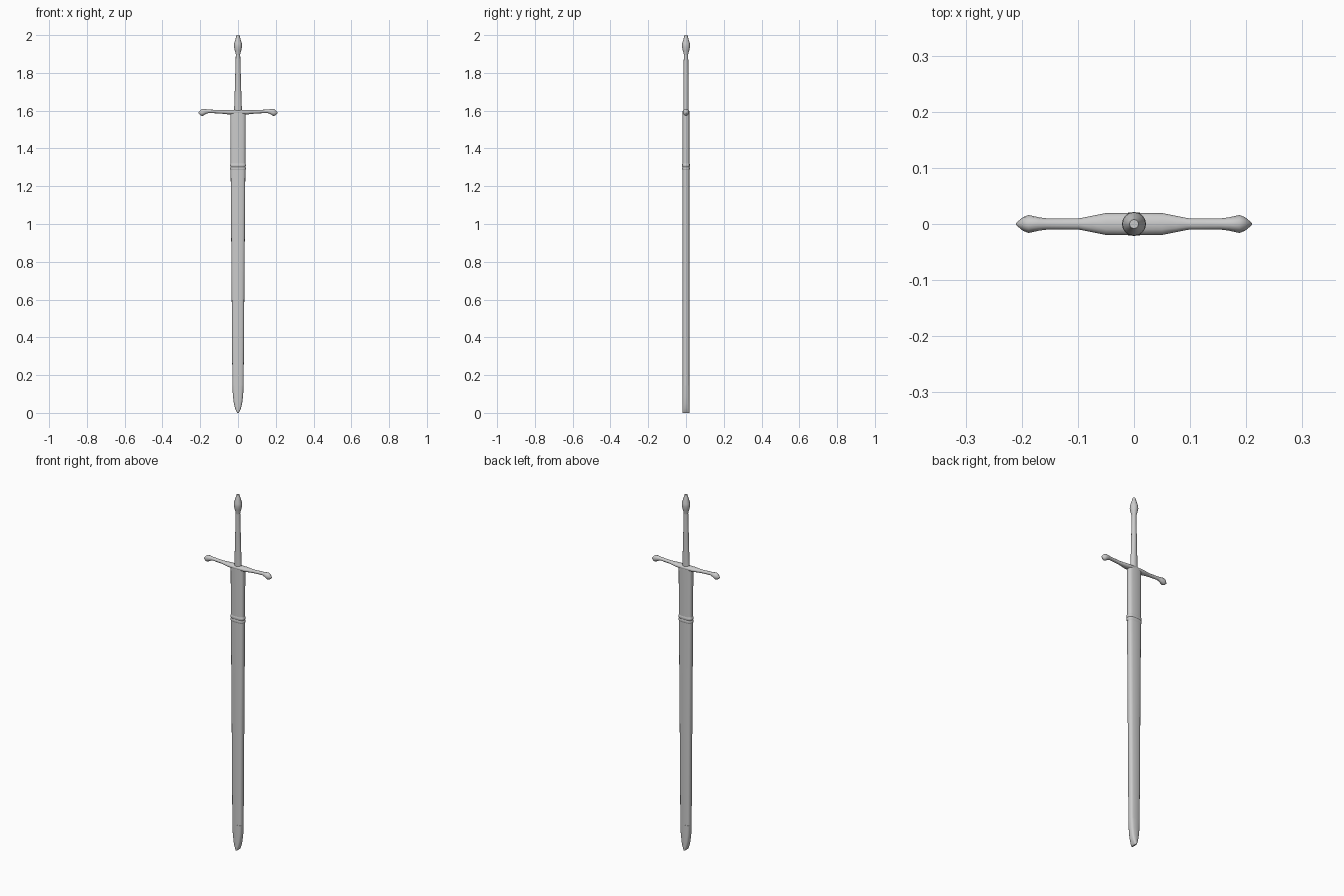
import bpy, bmesh, math

if "Cube" in bpy.data.objects:
    bpy.data.objects.remove(bpy.data.objects["Cube"])


def loft(name, sections, sides=16, power=1.0, axis='Z'):
    """Skin rings of (position, half_a, half_b, centre offset) along Z or X, capped at both ends."""
    bm = bmesh.new()
    rings = []
    for pos, a, b, off in sections:
        ring = []
        for i in range(sides):
            t = 2 * math.pi * i / sides
            c, s = math.cos(t), math.sin(t)
            u = a * math.copysign(abs(c) ** power, c)
            v = b * math.copysign(abs(s) ** power, s)
            co = (u, v, pos) if axis == 'Z' else (pos, u, v + off)
            ring.append(bm.verts.new(co))
        rings.append(ring)
    for r0, r1 in zip(rings, rings[1:]):
        for i in range(sides):
            j = (i + 1) % sides
            bm.faces.new((r0[i], r0[j], r1[j], r1[i]))
    bm.faces.new(rings[0])
    bm.faces.new(rings[-1])
    bmesh.ops.recalc_face_normals(bm, faces=bm.faces)
    me = bpy.data.meshes.new(name)
    bm.to_mesh(me)
    bm.free()
    ob = bpy.data.objects.new(name, me)
    bpy.context.collection.objects.link(ob)
    bpy.ops.object.select_all(action='DESELECT')
    ob.select_set(True)
    bpy.context.view_layer.objects.active = ob
    bpy.ops.object.shade_smooth_by_angle(angle=math.radians(50))
    return ob


def upright(rows):
    return [(z, a, b, 0) for z, a, b in rows]


# Scabbard body: tapered width, constant thickness, rounded-box section
loft("scabbard", upright([(0.14, 0.0295, 0.018), (0.7, 0.034, 0.018),
                          (1.30, 0.039, 0.0185), (1.59, 0.0405, 0.0185)]), power=0.62)

# Chape: rounded when seen from the front, full thickness to the end
loft("scabbard_tip", upright([(0.0, 0.004, 0.018), (0.010, 0.010, 0.0185),
                              (0.025, 0.016, 0.0185), (0.05, 0.022, 0.0185),
                              (0.09, 0.027, 0.0185), (0.145, 0.030, 0.0185)]), power=0.62)

# Two soft raised bands around the scabbard
for i, z in enumerate((1.294, 1.311)):
    loft(f"scabbard_band_{i + 1}", upright([(z - 0.009, 0.039, 0.0185), (z - 0.004, 0.0415, 0.0205),
                                           (z + 0.004, 0.0415, 0.0205), (z + 0.009, 0.039, 0.0185)]),
         power=0.62)

# Crossguard: half profile mirrored across x (distance, half depth, half height, centre z)
half = [(0.0, 0.020, 0.013, 1.592), (0.05, 0.0195, 0.012, 1.592),
        (0.075, 0.0145, 0.010, 1.593), (0.098, 0.010, 0.009, 1.594),
        (0.155, 0.010, 0.009, 1.597), (0.17, 0.012, 0.013, 1.595),
        (0.188, 0.016, 0.019, 1.591), (0.198, 0.012, 0.015, 1.589),
        (0.210, 0.002, 0.002, 1.588)]
guard = [(-x, a, b, z) for x, a, b, z in reversed(half[1:])] + half
loft("crossguard", guard, sides=12, axis='X')

# Grip: oval, tapering in width towards the pommel
loft("grip", upright([(1.595, 0.021, 0.0145), (1.66, 0.0185, 0.014),
                      (1.76, 0.0155, 0.0135), (1.90, 0.0115, 0.0115)]))

# Pommel: turned bottle shape with a flat end
loft("pommel", upright([(1.885, 0.011, 0.011), (1.90, 0.012, 0.012),
                        (1.92, 0.0175, 0.0175), (1.94, 0.0215, 0.0215),
                        (1.955, 0.0205, 0.0205), (1.985, 0.0115, 0.0115),
                        (2.0, 0.008, 0.008)]))
